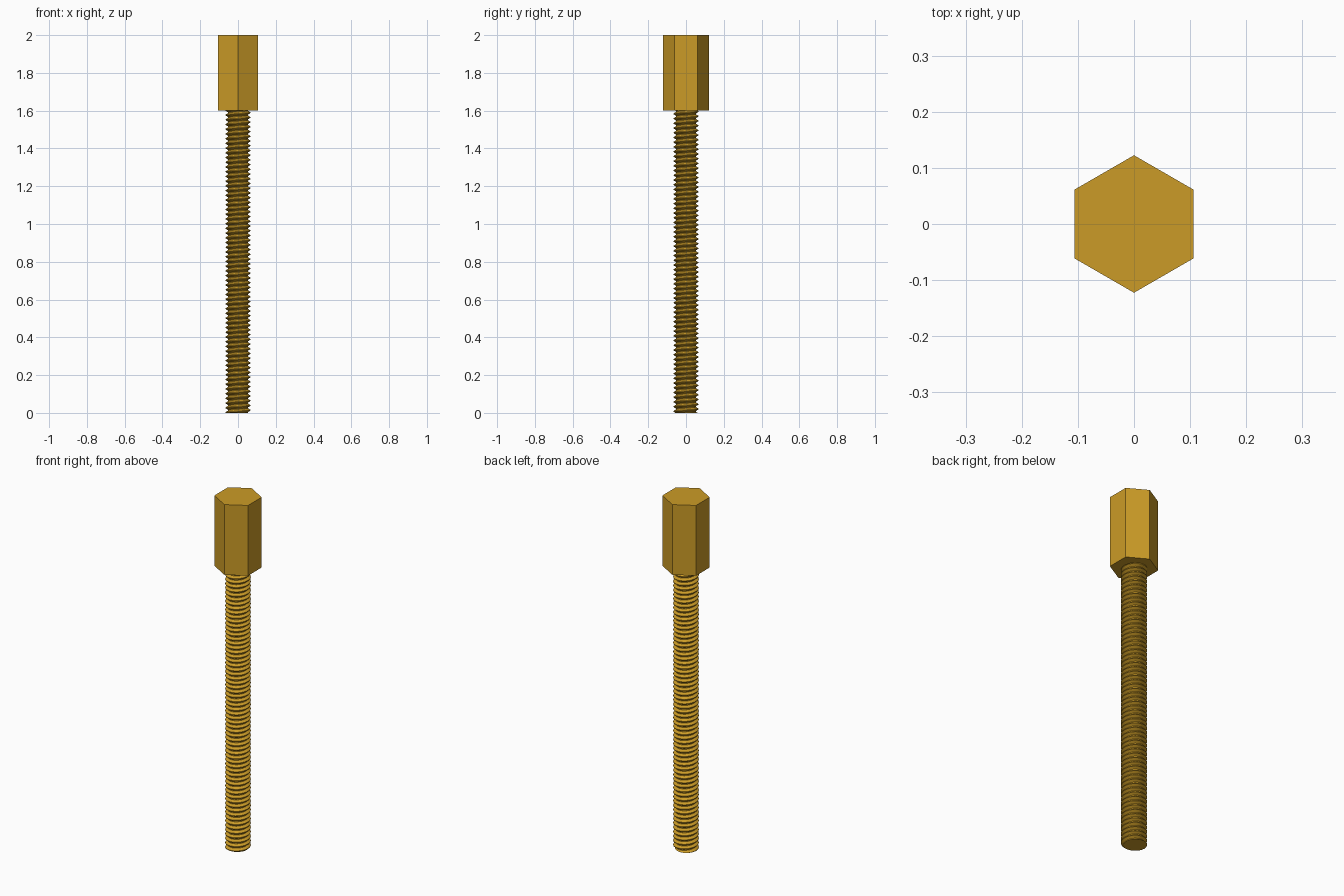
import bpy, bmesh, math

if "Cube" in bpy.data.objects:
    bpy.data.objects.remove(bpy.data.objects["Cube"])

HEAD_Z, TOP_Z = 1.6, 2.0
HEX_R = 0.1225
CREST_R, ROOT_R, PITCH = 0.066, 0.052, 0.025
SEGS = 32

brass = bpy.data.materials.new("brass")
brass.diffuse_color = (0.60, 0.33, 0.02, 1)
brass.use_nodes = True
brass.node_tree.nodes["Principled BSDF"].inputs["Base Color"].default_value = brass.diffuse_color


def make_object(name, bm):
    bmesh.ops.recalc_face_normals(bm, faces=bm.faces[:])
    mesh = bpy.data.meshes.new(name)
    bm.to_mesh(mesh)
    bm.free()
    mesh.materials.append(brass)
    obj = bpy.data.objects.new(name, mesh)
    bpy.context.collection.objects.link(obj)
    return obj


# Hexagonal head with points along the y axis
bm = bmesh.new()
ring = [bm.verts.new((HEX_R * math.sin(i * math.pi / 3),
                      HEX_R * math.cos(i * math.pi / 3), HEAD_Z)) for i in range(6)]
base = bm.faces.new(ring)
up = bmesh.ops.extrude_face_region(bm, geom=[base], use_keep_orig=True)["geom"]
bmesh.ops.translate(bm, vec=(0, 0, TOP_Z - HEAD_Z),
                    verts=[v for v in up if isinstance(v, bmesh.types.BMVert)])
make_object("hex_head", bm)

# Threaded shaft: one tooth profile swept up a right-handed helix
tooth = [(ROOT_R, 0.0), (ROOT_R, 0.15), (CREST_R, 0.5), (CREST_R, 0.65), (ROOT_R, 1.0)]
turns = math.ceil(HEAD_Z / PITCH) + 3
bm = bmesh.new()
rows = []
for i in range(turns * SEGS + 1):
    a = 2 * math.pi * i / SEGS
    z = (i / SEGS - 2) * PITCH
    rows.append([bm.verts.new((r * math.cos(a), r * math.sin(a), z + f * PITCH))
                 for r, f in tooth])
for lower, upper in zip(rows, rows[1:]):
    for k in range(len(tooth) - 1):
        bm.faces.new((lower[k], upper[k], upper[k + 1], lower[k + 1]))
bmesh.ops.remove_doubles(bm, verts=bm.verts[:], dist=0.0001)

# Trim the shaft flat at the tip and just inside the head, then cap both ends
for z, normal in ((0, -1), (HEAD_Z + 0.005, 1)):
    cut = bmesh.ops.bisect_plane(bm, geom=bm.verts[:] + bm.edges[:] + bm.faces[:],
                                 plane_co=(0, 0, z), plane_no=(0, 0, normal),
                                 clear_outer=True)["geom_cut"]
    edges = [e for e in cut if isinstance(e, bmesh.types.BMEdge) and e.is_boundary]
    bmesh.ops.triangle_fill(bm, edges=edges, use_beauty=True)
shaft = make_object("threaded_shaft", bm)

# Smooth around the shaft, crisp at the thread edges
bpy.ops.object.select_all(action='DESELECT')
shaft.select_set(True)
bpy.context.view_layer.objects.active = shaft
bpy.ops.object.shade_smooth_by_angle(angle=math.radians(25))
